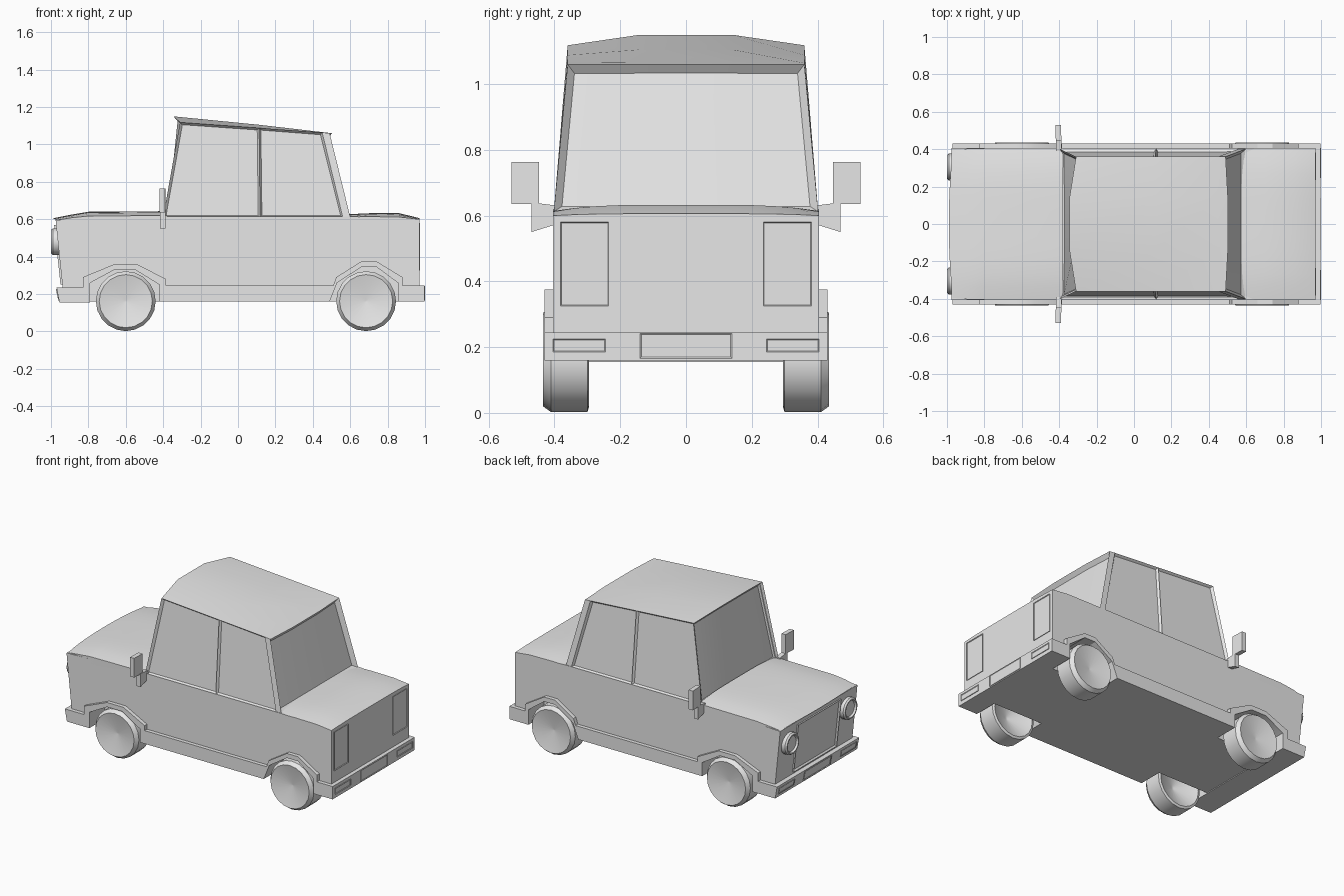
import bpy, bmesh, math
from mathutils import Vector

if "Cube" in bpy.data.objects:
    bpy.data.objects.remove(bpy.data.objects["Cube"])

GREY = (0.8, 0.8, 0.8, 1)
paint = bpy.data.materials.new("light_grey")
paint.use_nodes = True
paint.diffuse_color = GREY
paint.node_tree.nodes["Principled BSDF"].inputs["Base Color"].default_value = GREY


def finish(name, bm):
    bm.normal_update()
    mesh = bpy.data.meshes.new(name)
    bm.to_mesh(mesh)
    bm.free()
    mesh.materials.append(paint)
    obj = bpy.data.objects.new(name, mesh)
    bpy.context.collection.objects.link(obj)
    bpy.ops.object.select_all(action='DESELECT')
    obj.select_set(True)
    bpy.context.view_layer.objects.active = obj
    bpy.ops.object.shade_smooth_by_angle(angle=math.radians(30))
    return obj


def loft_bm(rings):
    """Skin a list of equal-length rings and cap both ends."""
    bm = bmesh.new()
    rows = [[bm.verts.new(p) for p in ring] for ring in rings]
    n = len(rows[0])
    for a, b in zip(rows, rows[1:]):
        for i in range(n):
            j = (i + 1) % n
            bm.faces.new((a[i], a[j], b[j], b[i]))
    bm.faces.new(rows[0])
    bm.faces.new(rows[-1])
    bmesh.ops.recalc_face_normals(bm, faces=bm.faces)
    return bm


def loft(name, rings):
    return finish(name, loft_bm(rings))


def prism(name, profile, y0, y1):
    """Side profile (x, z) extruded across y."""
    return loft(name, [[(x, y, z) for x, z in profile] for y in (y0, y1)])


def box(name, x, y, z):
    return prism(name, [(x[0], z[0]), (x[1], z[0]), (x[1], z[1]), (x[0], z[1])], *y)


def lathe(name, profile, axis, centre, sides):
    """Profile (distance along axis, radius) turned around x or y."""
    rings = []
    for d, r in profile:
        ring = []
        for i in range(sides):
            a = math.tau * i / sides
            u, v = r * math.cos(a), r * math.sin(a)
            ring.append(Vector((d, u, v) if axis == 'x' else (u, d, v)) + Vector(centre))
        rings.append(ring)
    return loft(name, rings)


def framed(name, x_low, x_high, y, z, out, border, depth):
    """Thin plate on an end of the car with a sunken centre."""
    quad = [(x_low, y[0], z[0]), (x_low, y[1], z[0]), (x_high, y[1], z[1]), (x_high, y[0], z[1])]
    bm = loft_bm([quad, [(a + out, b, c) for a, b, c in quad]])
    bm.faces.ensure_lookup_table()
    bmesh.ops.inset_individual(bm, faces=[bm.faces[-1]], thickness=border, depth=-depth)
    return finish(name, bm)


# Lower body: full-height core, and side walls with wheel arches
front_arch = [(-.79, .16), (-.79, .26), (-.66, .33), (-.55, .33), (-.42, .25), (-.42, .16)]
rear_arch = [(.49, .16), (.53, .26), (.66, .345), (.74, .345), (.855, .26), (.855, .16)]
upper = [(.97, .16), (.97, .60), (.60, .615), (-.40, .615), (-.975, .595), (-.93, .16)]
prism("body_core", upper, -.27, .27)
for side, s in (("left", 1), ("right", -1)):
    prism(side + "_body_side", front_arch + rear_arch + upper, s * .27, s * .405)


# Hood and trunk lid with a soft crown
def lid(name, sections):
    rings = []
    for x, half, edge, crown, bow in sections:
        ring = [(x + bow, -half, .57)]
        for i in range(-6, 7):
            f = i / 6
            ring.append((x + bow * f * f, half * f, edge + (crown - edge) * (1 - f ** 4)))
        ring.append((x + bow, half, .57))
        rings.append(ring)
    loft(name, rings)


lid("hood", [(-.99, .395, .595, .605, .02), (-.90, .403, .608, .623, .01),
             (-.80, .405, .617, .64, 0), (-.38, .405, .62, .643, 0)])
lid("trunk_lid", [(.57, .405, .612, .626, 0), (.70, .405, .614, .632, 0),
                  (.86, .405, .612, .633, 0), (.97, .405, .60, .606, 0)])


# Cabin: bulged shell with sunken windows
def build_cabin():
    bm = bmesh.new()
    cols = (-1, -.39, .39, 1)
    low_x, top_x = (-.40, .118, .56, .60), (-.31, .113, .45, .49)
    edge_z, mid_z = (1.118, 1.088, 1.064, 1.06), (1.15, 1.105, 1.066, 1.06)
    low, top = [], []
    for i in range(4):
        low_row, top_row = [], []
        for f in cols:
            mid = abs(f) < 1
            bulge = (-.035, 0, 0, .012)[i] if mid else 0
            low_row.append(bm.verts.new((low_x[i], .402 * f, .612)))
            top_row.append(bm.verts.new((top_x[i] + bulge, .36 * f, mid_z[i] if mid else edge_z[i])))
        low.append(low_row)
        top.append(top_row)
    sides, front, rear = [], [], []
    for i in range(3):
        for j in range(3):
            for layer in (low, top):
                bm.faces.new((layer[i][j], layer[i + 1][j], layer[i + 1][j + 1], layer[i][j + 1]))
        for j in (0, 3):
            face = bm.faces.new((low[i][j], low[i + 1][j], top[i + 1][j], top[i][j]))
            if i < 2:
                sides.append(face)
    for j in range(3):
        for i, group in ((0, front), (3, rear)):
            group.append(bm.faces.new((low[i][j], low[i][j + 1], top[i][j + 1], top[i][j])))
    bmesh.ops.recalc_face_normals(bm, faces=bm.faces)
    bmesh.ops.inset_individual(bm, faces=sides, thickness=.014, depth=-.015)
    for glass in (front, rear):
        bmesh.ops.inset_region(bm, faces=glass, thickness=.022, depth=-.025, use_even_offset=True)
    finish("cabin", bm)


build_cabin()

# Bumpers
prism("front_bumper", [(-.97, .235), (-.955, .155), (-.79, .155), (-.79, .235)], -.43, .43)
box("rear_bumper", (.855, .996), (-.43, .43), (.16, .245))
framed("rear_plate", .996, .996, (-.14, .14), (.166, .242), .004, .006, .003)
framed("front_plate", -.956, -.969, (-.14, .14), (.163, .228), -.004, .006, .003)
framed("grille", -.937, -.971, (-.225, .225), (.25, .57), -.012, .014, .01)

# Side trim: sill with strips over both arches
trim = [(-.79, .235), (-.79, .26), (-.66, .33), (-.55, .33), (-.42, .25), (-.42, .16),
        (.49, .16), (.53, .26), (.66, .345), (.74, .345), (.855, .26), (.855, .245),
        (.88, .245), (.88, .29), (.74, .375), (.66, .375), (.525, .29), (.51, .247),
        (-.385, .247), (-.385, .28), (-.54, .36), (-.66, .36), (-.83, .29), (-.83, .235)]
wheel = [(.36, .01), (.295, .145), (.30, .16), (.41, .16), (.435, .142), (.405, .005)]
lamp = [(-.93, .072), (-.99, .072), (-1, .064), (-1, .056), (-.988, .05)]

for side, s in (("left", 1), ("right", -1)):
    prism(side + "_trim", trim, s * .40, s * .43)

    # Wheels
    for end, x in (("front", -.60), ("rear", .685)):
        lathe(f"{side}_{end}_wheel", [(s * d, r) for d, r in wheel], 'y', (x, 0, .162), 20)

    # Lights
    lathe(side + "_headlight", lamp, 'x', (0, s * .305, .48), 18)
    framed(side + "_taillight", .97, .97, sorted((s * .235, s * .382)), (.325, .58), .004, .012, .012)
    framed(side + "_rear_reflector", .996, .996, sorted((s * .245, s * .405)), (.185, .225),
           .004, .005, .003)
    framed(side + "_front_indicator", -.960, -.968, sorted((s * .245, s * .405)), (.178, .218),
           -.004, .005, .003)

    # Door mirrors
    loft(side + "_mirror_arm", [[(x, s * y, z) for y, z in
         ((.39, .575), (.47, .55), (.47, .64), (.39, .63))] for x in (-.417, -.387)])
    loft(side + "_mirror", [[(x + t, s * y, z) for x, z in
         ((-.418, .635), (-.388, .635), (-.388, .763), (-.418, .763))]
         for y, t in ((.447, 0), (.53, -.003))])
